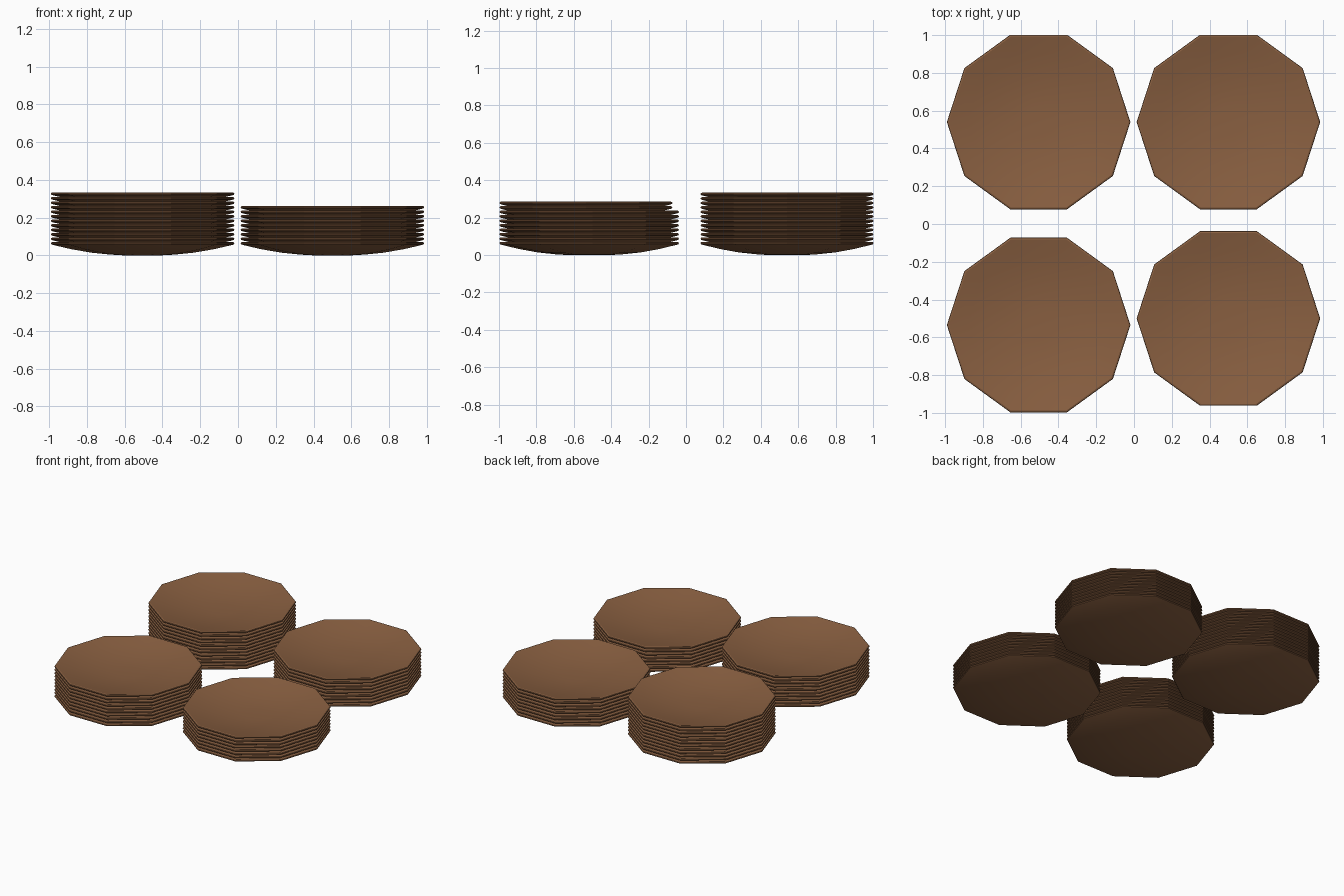
import bpy, bmesh, math

if "Cube" in bpy.data.objects:
    bpy.data.objects.remove(bpy.data.objects["Cube"])

SIDES = 10
STEP = 0.0239   # vertical distance between nested plates

brown = bpy.data.materials.new("brown wood")
brown.diffuse_color = (0.25, 0.115, 0.052, 1)
brown.use_nodes = True
brown.node_tree.nodes["Principled BSDF"].inputs["Base Color"].default_value = brown.diffuse_color

# plate cross-section (radius, height): underside out to the rim, then the dished top
profile = [(0.10, 0.0), (0.17, 0.004), (0.27, 0.014), (0.38, 0.033), (0.474, 0.055),
           (0.483, 0.058), (0.486, 0.063), (0.484, 0.068), (0.476, 0.071),
           (0.38, 0.049), (0.27, 0.030), (0.17, 0.019), (0.09, 0.015)]


def plate_mesh():
    bm = bmesh.new()
    rings = []
    for r, z in profile:
        rings.append([bm.verts.new((r * math.cos(math.tau * i / SIDES),
                                    r * math.sin(math.tau * i / SIDES), z))
                      for i in range(SIDES)])
    for a, b in zip(rings, rings[1:]):
        for i in range(SIDES):
            j = (i + 1) % SIDES
            bm.faces.new((a[i], a[j], b[j], b[i]))
    bm.faces.new(rings[0][::-1])
    bm.faces.new(rings[-1])
    bmesh.ops.recalc_face_normals(bm, faces=bm.faces)
    me = bpy.data.meshes.new("plate")
    bm.to_mesh(me)
    bm.free()
    me.materials.append(brown)
    return me


mesh = plate_mesh()

# four stacks: name, x, y, number of plates
stacks = [("back_left", -0.505, 0.54, 12), ("back_right", 0.50, 0.54, 9),
          ("front_left", -0.505, -0.535, 10), ("front_right", 0.50, -0.50, 8)]
for name, x, y, count in stacks:
    for k in range(count):
        ob = bpy.data.objects.new(f"{name}_plate_{k + 1}", mesh)
        ob.location = (x, y, k * STEP)
        bpy.context.collection.objects.link(ob)

# smooth dish, crisp corners (mesh is shared, so one object is enough)
bpy.context.view_layer.objects.active = ob
ob.select_set(True)
bpy.ops.object.shade_smooth_by_angle(angle=math.radians(30))
